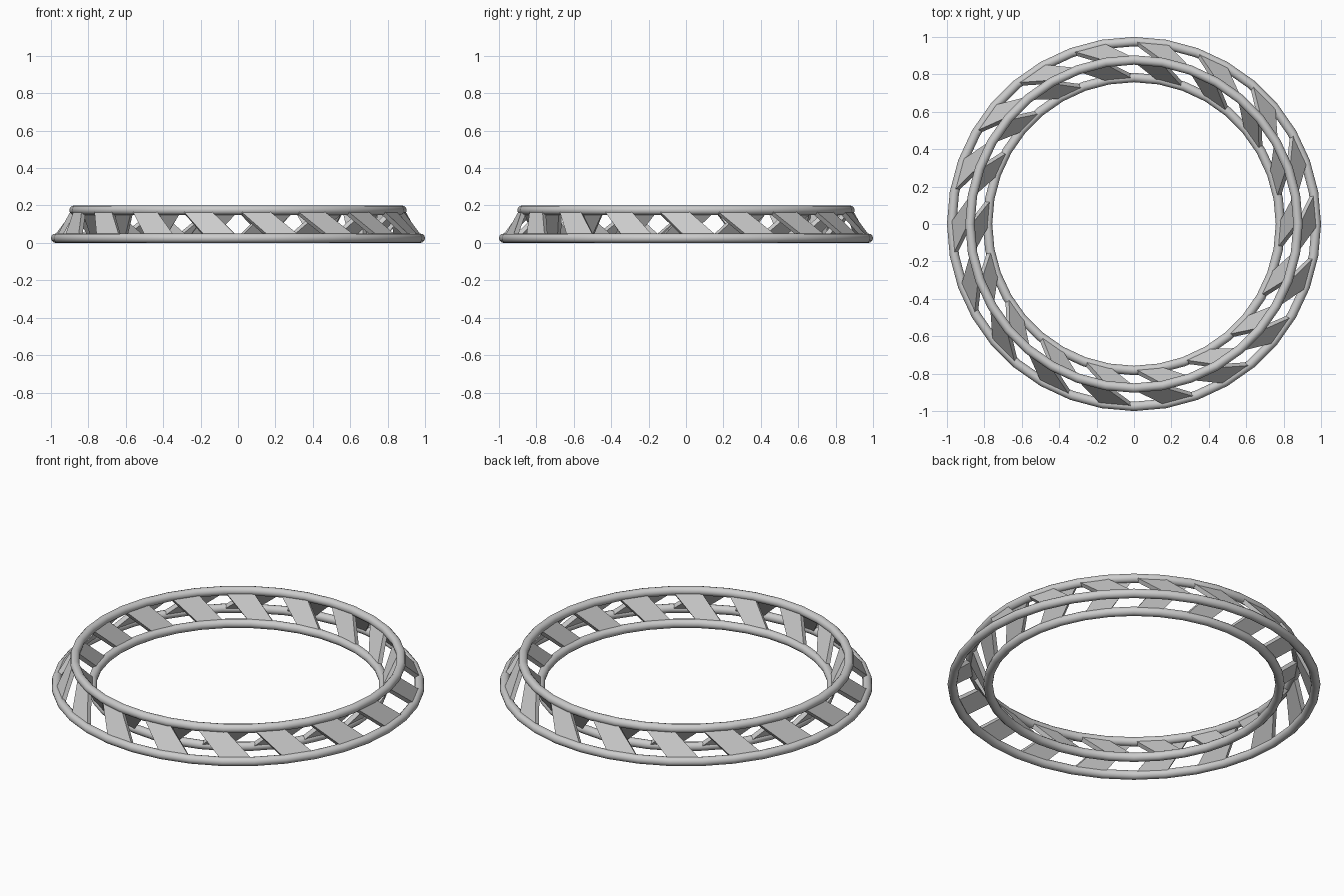
import bpy, bmesh
from math import cos, sin, radians
from mathutils import Vector

if "Cube" in bpy.data.objects:
    bpy.data.objects.remove(bpy.data.objects["Cube"])

TUBE = 0.025
OUTER = (0.975, 0.025)   # radius, height of each ring's centre line
INNER = (0.783, 0.025)
TOP = (0.877, 0.175)


def ring(name, radius, z):
    bpy.ops.mesh.primitive_torus_add(major_segments=36, minor_segments=12,
                                     major_radius=radius, minor_radius=TUBE,
                                     location=(0, 0, z))
    ob = bpy.context.object
    ob.name = name
    bpy.ops.object.shade_smooth_by_angle(angle=radians(40))


def slats(name, low, start, lean, half=0.013):
    """18 slanted slats from the low ring to the top ring; lean = +1 / -1."""
    (r0, z0), (r1, z1) = low, TOP
    n = Vector((z1 - z0, r0 - r1)).normalized() * half
    bm = bmesh.new()
    for k in range(18):
        a = start + 20 * k
        path = [(r0, z0, a + 10 * lean), (r0, z0, a + 20 * lean),
                (r1, z1, a + 10 * lean), (r1, z1, a)]
        layers = []
        for s in (-1, 1):
            layers.append([bm.verts.new(((r + s * n.x) * cos(radians(t)),
                                         (r + s * n.x) * sin(radians(t)),
                                         z + s * n.y)) for r, z, t in path])
        b, f = layers
        bm.faces.new(b)
        bm.faces.new(f[::-1])
        for i in range(4):
            j = (i + 1) % 4
            bm.faces.new((b[i], f[i], f[j], b[j]))
    bmesh.ops.recalc_face_normals(bm, faces=bm.faces)
    me = bpy.data.meshes.new(name)
    bm.to_mesh(me)
    bm.free()
    bpy.context.collection.objects.link(bpy.data.objects.new(name, me))


# Three rings
ring("outer_base_ring", *OUTER)
ring("inner_base_ring", *INNER)
ring("top_ring", *TOP)

# Slats on the outer and inner slopes, leaning opposite ways
slats("outer_slats", OUTER, -90, 1)
slats("inner_slats", INNER, -90, -1)
